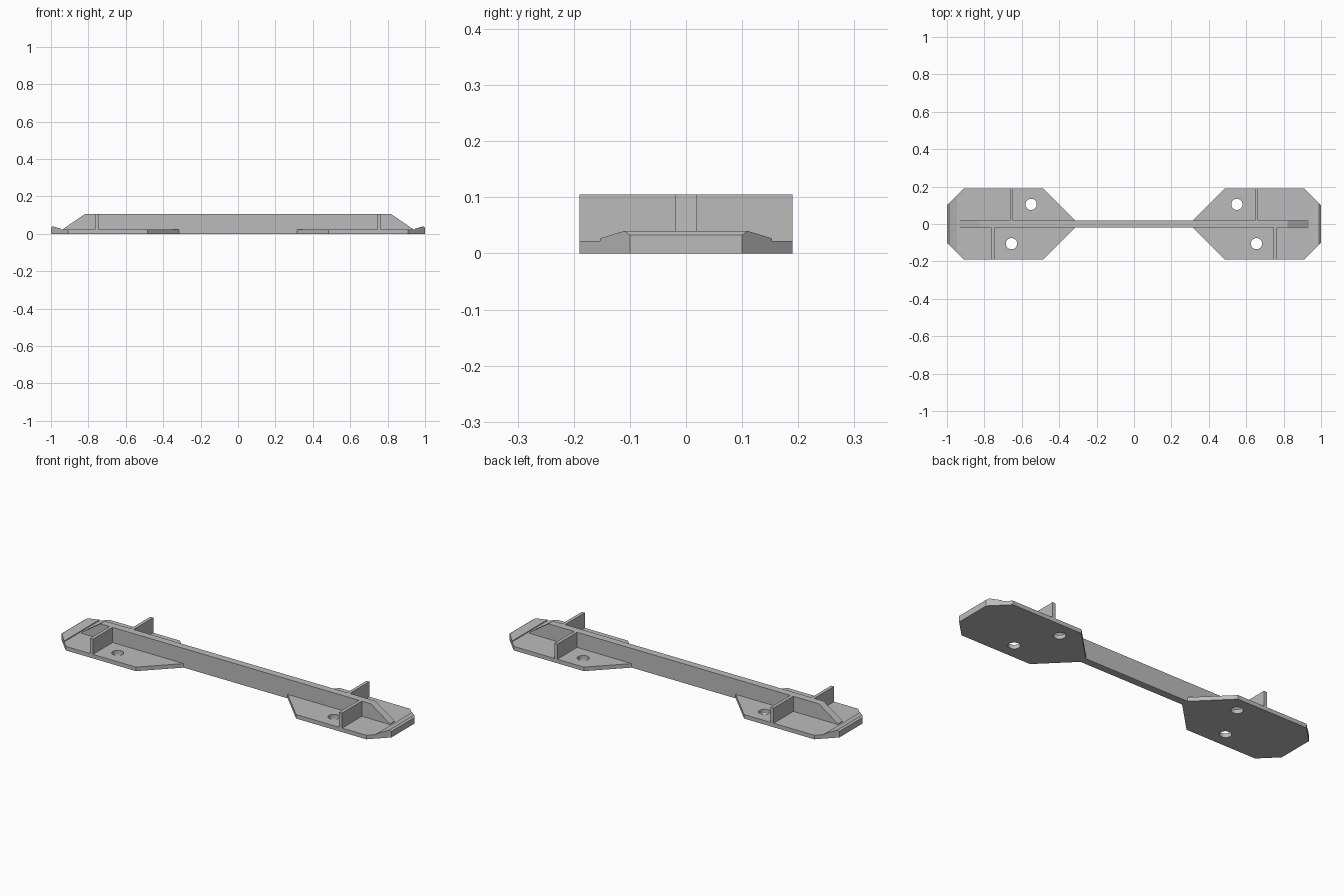
import bpy, bmesh
from mathutils import Vector

cube = bpy.data.objects.get("Cube")
if cube:
    bpy.data.objects.remove(cube, do_unlink=True)

grey = bpy.data.materials.new("plain_grey")
grey.use_nodes = True
colour = (0.5, 0.5, 0.5, 1)
grey.diffuse_color = colour
grey.node_tree.nodes["Principled BSDF"].inputs["Base Color"].default_value = colour

HALF_SPINE = 0.02     # half thickness of the long web
HALF_PLATE = 0.19     # half width of the foot plates
PLATE_TOP = 0.022
TOP = 0.105


def extrude_profile(profile, y0, y1):
    """Extrude an x-z outline from y0 to y1."""
    bm = bmesh.new()
    face = bm.faces.new([bm.verts.new((x, y0, z)) for x, z in profile])
    new = bmesh.ops.extrude_face_region(bm, geom=[face])["geom"]
    bmesh.ops.translate(bm, vec=(0, y1 - y0, 0),
                        verts=[v for v in new if isinstance(v, bmesh.types.BMVert)])
    return bm


def finish(bm, name):
    bmesh.ops.recalc_face_normals(bm, faces=bm.faces[:])
    mesh = bpy.data.meshes.new(name)
    bm.to_mesh(mesh)
    bm.free()
    mesh.materials.append(grey)
    obj = bpy.data.objects.new(name, mesh)
    bpy.context.collection.objects.link(obj)
    return obj


def mirror_x(obj):
    mod = obj.modifiers.new("mirror", 'MIRROR')
    mod.use_axis = (True, False, False)
    mod.use_mirror_merge = False


def cut_corner(bm, point, normal):
    bmesh.ops.bisect_plane(bm, geom=bm.verts[:] + bm.edges[:] + bm.faces[:],
                           plane_co=Vector(point), plane_no=Vector(normal),
                           clear_outer=True)
    bmesh.ops.holes_fill(bm, edges=[e for e in bm.edges if e.is_boundary])


# Foot plates with a raised, sloping toe lip and clipped corners
bm = extrude_profile([(0.315, 0), (1, 0), (1, 0.033), (0.99, 0.04), (0.947, 0.027),
                      (0.947, PLATE_TOP), (0.315, PLATE_TOP)], -HALF_PLATE, HALF_PLATE)
for s in (-1, 1):
    cut_corner(bm, (0.485, s * HALF_PLATE, 0), (-1, s, 0))
    cut_corner(bm, (0.91, s * HALF_PLATE, 0), (1, s, 0))
plate = finish(bm, "foot_plates")

# Screw holes, one on each side of the web
for x, y in ((0.55, 0.105), (0.655, -0.105)):
    bpy.ops.mesh.primitive_cylinder_add(vertices=32, radius=0.03, depth=0.2,
                                        location=(x, y, 0))
    cutter = bpy.context.object
    cutter.name = "hole_cutter"
    cutter.hide_render = True
    mod = plate.modifiers.new("hole", 'BOOLEAN')
    mod.operation = 'DIFFERENCE'
    mod.solver = 'EXACT'
    mod.object = cutter
    bpy.context.view_layer.objects.active = plate
    bpy.ops.object.modifier_apply(modifier=mod.name)
    bpy.data.objects.remove(cutter, do_unlink=True)
mirror_x(plate)

# Long central web, sloping down to the plates at both ends
half = [(0.315, 0), (0.32, 0.01), (0.935, 0.01), (0.935, 0.026), (0.82, TOP)]
profile = half + [(-x, z) for x, z in reversed(half)]
finish(extrude_profile(profile, -HALF_SPINE, HALF_SPINE), "central_web")

# Cross ribs, staggered on either side of the web
for name, x, side in (("back_ribs", 0.655, 1), ("front_ribs", 0.755, -1)):
    x0, x1 = x - 0.009, x + 0.009
    rib = finish(extrude_profile([(x0, 0.01), (x1, 0.01), (x1, TOP), (x0, TOP)],
                                 side * 0.01, side * HALF_PLATE), name)
    mirror_x(rib)
